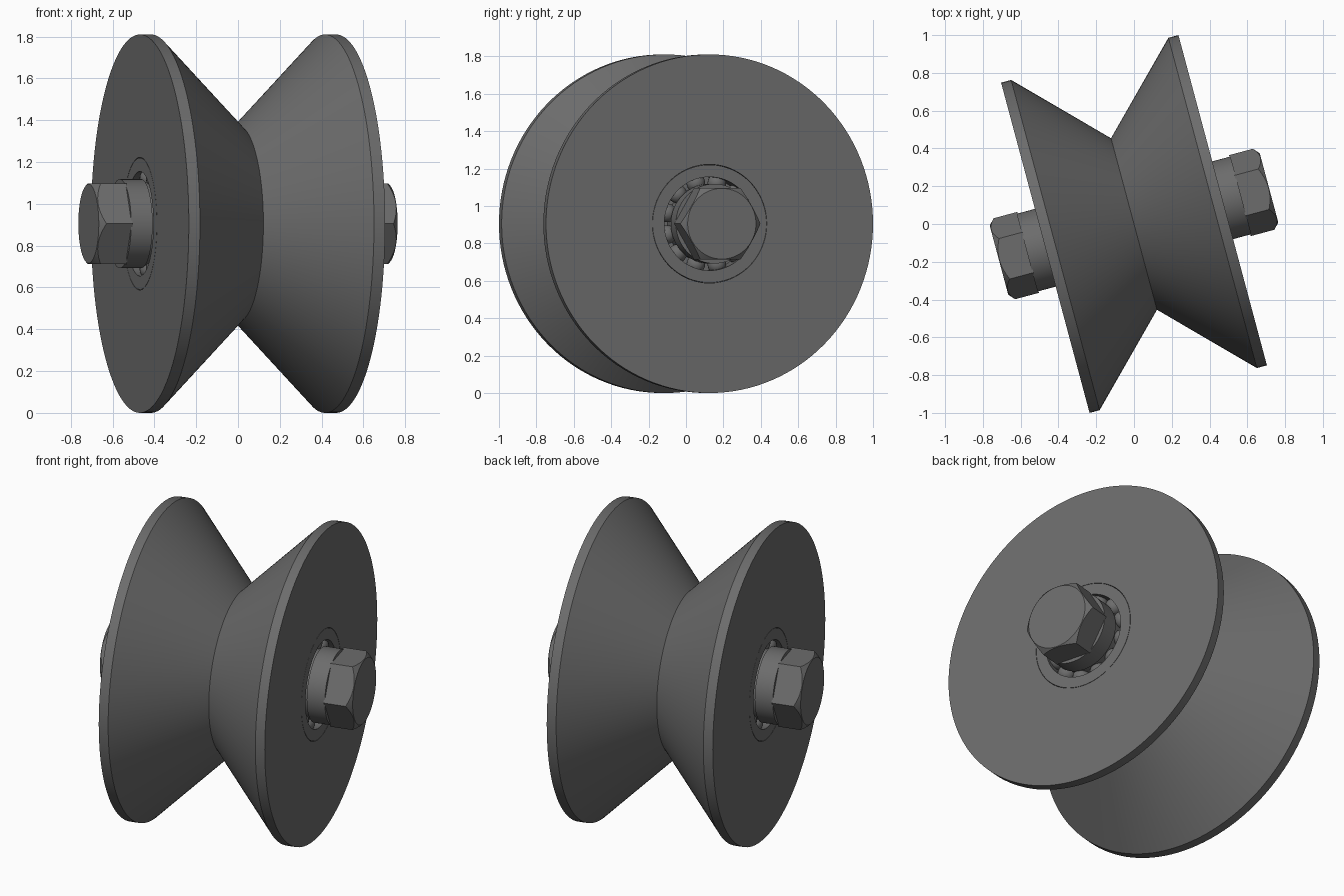
import bpy, bmesh, math
from mathutils import Matrix

if "Cube" in bpy.data.objects:
    bpy.data.objects.remove(bpy.data.objects["Cube"])

R = 0.905                       # wheel radius, also the axle height
PLACE = Matrix.Translation((0, 0, R)) @ Matrix.Rotation(math.radians(15), 4, 'Z')
TURN = Matrix.Rotation(math.pi, 4, 'Z')

steel = bpy.data.materials.new("dark_grey_steel")
steel.diffuse_color = (0.15, 0.15, 0.15, 1)
steel.use_nodes = True
steel.node_tree.nodes["Principled BSDF"].inputs["Base Color"].default_value = steel.diffuse_color


def finish(bm, name, turn=False):
    """Turn a bmesh into a placed, shaded object."""
    bmesh.ops.recalc_face_normals(bm, faces=bm.faces)
    bm.transform(PLACE @ TURN if turn else PLACE)
    me = bpy.data.meshes.new(name)
    bm.to_mesh(me)
    bm.free()
    me.materials.append(steel)
    ob = bpy.data.objects.new(name, me)
    bpy.context.collection.objects.link(ob)
    bpy.ops.object.select_all(action='DESELECT')
    ob.select_set(True)
    bpy.context.view_layer.objects.active = ob
    bpy.ops.object.shade_smooth_by_angle(angle=math.radians(20))


def rings(rows, closed):
    """Join rings of (u, v, z) points; closed joins last to first, else caps."""
    bm = bmesh.new()
    vs = [[bm.verts.new(p) for p in row] for row in rows]
    n = len(vs[0])
    for i in range(len(vs) if closed else len(vs) - 1):
        a, b = vs[i], vs[(i + 1) % len(vs)]
        for j in range(n):
            k = (j + 1) % n
            bm.faces.new((a[j], a[k], b[k], b[j]))
    if not closed:
        bm.faces.new(vs[0])
        bm.faces.new(vs[-1])
    return bm


def lathe(profile, closed, seg=128):
    """Spin (axial, radius) points round the axle."""
    ang = [2 * math.pi * j / seg for j in range(seg)]
    return rings([[(u, r * math.cos(a), r * math.sin(a)) for a in ang]
                  for u, r in profile], closed)


def hex_head(u0, u1, half_flat, seg=96):
    """Hexagonal prism with a conical chamfer on its outer end."""
    base, edge, top = [], [], []
    for j in range(seg):
        a = 2 * math.pi * j / seg
        h = half_flat / math.cos(a % (math.pi / 3) - math.pi / 6)
        c, s = math.cos(a), math.sin(a)
        r = half_flat - 0.003
        base.append((u0, h * c, h * s))
        edge.append((u1 - (h - r) * 0.9, h * c, h * s))
        top.append((u1, r * c, r * s))
    return rings([base, edge, top], False)


# V-grooved wheel with a through bore
finish(lathe([(-0.486, 0.317), (-0.486, R), (-0.431, R), (0, 0.47),
              (0.431, R), (0.486, R), (0.486, 0.317)], True), "grooved_wheel")

# Axle through the bore
finish(lathe([(-0.6, 0.17), (0.6, 0.17)], False, 64), "axle")

for turn, side in ((False, "right"), (True, "left")):
    # Bearing: outer race, inner race, back shield and balls
    finish(lathe([(0.486, 0.25), (0.486, 0.315), (0.3, 0.315), (0.3, 0.25)], True),
           side + "_outer_race")
    finish(lathe([(0.486, 0.165), (0.486, 0.2), (0.3, 0.2), (0.3, 0.165)], True),
           side + "_inner_race")
    finish(lathe([(0.36, 0.19), (0.36, 0.26), (0.34, 0.26), (0.34, 0.19)], True),
           side + "_bearing_shield")
    bm = bmesh.new()
    for i in range(12):
        a = 2 * math.pi * (i + 0.5) / 12
        bmesh.ops.create_uvsphere(
            bm, u_segments=20, v_segments=12, radius=0.05,
            matrix=Matrix.Translation((0.42, 0.225 * math.cos(a), 0.225 * math.sin(a))))
    finish(bm, side + "_bearing_balls", turn) if turn else finish(bm, side + "_bearing_balls")
    # Spacer collar and bolt head
    finish(lathe([(0.48, 0.213), (0.586, 0.213)], False), side + "_collar", turn)
    finish(hex_head(0.58, 0.74, 0.192), side + "_hex_head", turn)

# Races and shields were built on the right side only: turn the left ones over
for part in ("outer_race", "inner_race", "bearing_shield"):
    ob = bpy.data.objects["left_" + part]
    ob.data.transform(PLACE @ TURN @ PLACE.inverted())
